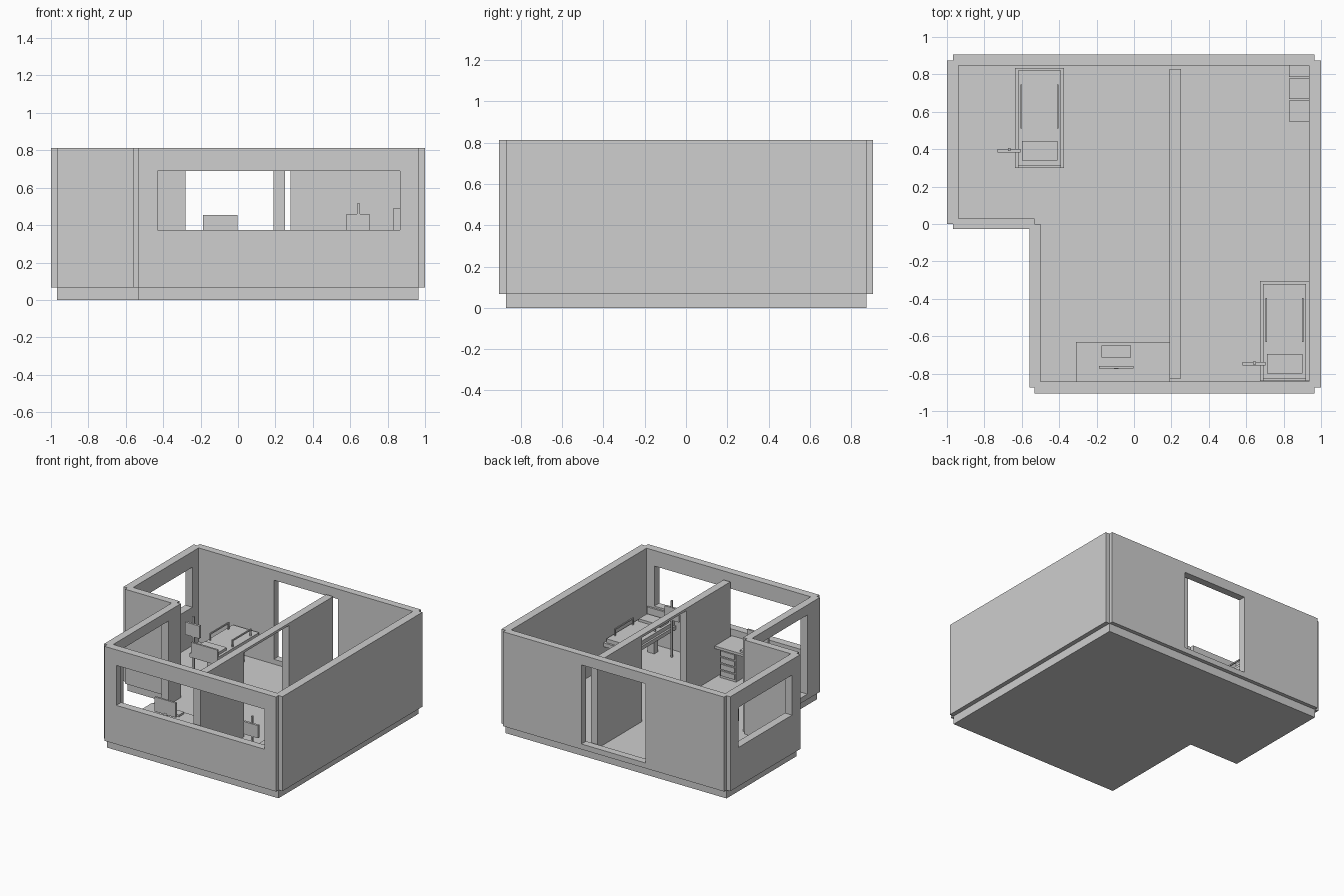
import bpy, bmesh
from mathutils import Vector

if "Cube" in bpy.data.objects:
    bpy.data.objects.remove(bpy.data.objects["Cube"], do_unlink=True)

mat = bpy.data.materials.new("plain_grey")
mat.use_nodes = True
mat.diffuse_color = (0.62, 0.62, 0.62, 1)
mat.node_tree.nodes["Principled BSDF"].inputs["Base Color"].default_value = (0.62, 0.62, 0.62, 1)

FLOOR, TOP, WALL_BASE = 0.07, 0.812, 0.066
DOOR = (0.108, 0.733)
WINDOW = (0.373, 0.689)


def finish(name, bm):
    mesh = bpy.data.meshes.new(name)
    bm.to_mesh(mesh)
    bm.free()
    ob = bpy.data.objects.new(name, mesh)
    mesh.materials.append(mat)
    bpy.context.collection.objects.link(ob)
    return ob


def box(name, xs, ys, zs):
    """Box between three (low, high) ranges."""
    bm = bmesh.new()
    bmesh.ops.create_cube(bm, size=1)
    for v in bm.verts:
        v.co = Vector([(r[0] + r[1]) / 2 + c * (r[1] - r[0]) for r, c in zip((xs, ys, zs), v.co)])
    return finish(name, bm)


def wall(name, xs, ys, zs=(WALL_BASE, TOP), span=None, heights=None):
    """Wall box with an optional opening along its long side."""
    ob = box(name, xs, ys, zs)
    if span:
        wide = lambda r: (r[0] - 0.1, r[1] + 0.1)
        along_x = xs[1] - xs[0] > ys[1] - ys[0]
        cutter = box("cutter", span if along_x else wide(xs), wide(ys) if along_x else span, heights)
        cutter.hide_render = True
        mod = ob.modifiers.new("opening", "BOOLEAN")
        mod.operation, mod.object, mod.solver = "DIFFERENCE", cutter, "EXACT"
        bpy.context.view_layer.objects.active = ob
        bpy.ops.object.modifier_apply(modifier=mod.name)
        bpy.data.objects.remove(cutter, do_unlink=True)
    return ob


# L-shaped floor slab
bm = bmesh.new()
outline = [(-0.967, 0), (-0.533, 0), (-0.533, -0.873), (0.965, -0.873), (0.965, 0.875), (-0.967, 0.875)]
face = bm.faces.new([bm.verts.new((x, y, 0)) for x, y in outline])
new = bmesh.ops.extrude_face_region(bm, geom=[face])["geom"]
bmesh.ops.translate(bm, vec=(0, 0, FLOOR), verts=[g for g in new if isinstance(g, bmesh.types.BMVert)])
bmesh.ops.recalc_face_normals(bm, faces=bm.faces)
finish("floor_slab", bm)

# Outer walls and partition
wall("front_wall", (-0.533, 0.965), (-0.905, -0.843), span=(-0.43, 0.867), heights=WINDOW)
wall("back_wall", (-0.967, 0.965), (0.847, 0.905), span=(-0.28, 0.28), heights=DOOR)
wall("left_wall", (0.935, 1), (-0.873, 0.875))
wall("right_wall", (-1, -0.937), (0, 0.875), span=(0.105, 0.77), heights=WINDOW)
wall("recess_front_wall", (-0.967, -0.533), (-0.028, 0.03))
wall("recess_side_wall", (-0.56, -0.5), (-0.873, 0), span=(-0.715, -0.155), heights=DOOR)
wall("partition", (0.19, 0.25), (-0.825, 0.83), (WALL_BASE, 0.752), (-0.28, 0.28), (0.05, DOOR[1]))


def bed(side, x, y):
    """Bed with its head corner at x, y, and a monitor stand beside it."""
    def part(name, xs, ys, zs):
        box(f"{side}_bed_{name}", (x + xs[0], x + xs[1]), (y + ys[0], y + ys[1]), zs)

    part("frame", (0, 0.26), (0, 0.535), (0.24, 0.27))
    part("mattress", (0.015, 0.245), (0.015, 0.52), (0.27, 0.3))
    part("pillow", (0.035, 0.225), (0.04, 0.145), (0.3, 0.32))
    part("headboard", (0.015, 0.245), (0, 0.015), (0.27, 0.36))
    for i, py in enumerate((0.08, 0.41)):
        part(f"pedestal_{i}", (0.1, 0.16), (py, py + 0.05), (FLOOR, 0.24))
    # Side rails: a bar on two posts
    for i, rx in enumerate((0.027, 0.222)):
        part(f"rail_{i}", (rx, rx + 0.01), (0.21, 0.445), (0.345, 0.355))
        for j, ry in enumerate((0.21, 0.435)):
            part(f"rail_post_{i}_{j}", (rx, rx + 0.01), (ry, ry + 0.01), (0.3, 0.345))
    # Monitor on a pole
    part("monitor", (-0.096, 0.029), (0.083, 0.102), (0.36, 0.46))
    part("monitor_pole", (-0.038, -0.024), (0.09, 0.106), (FLOOR, 0.515))


bed("right", -0.635, 0.3)
bed("left", 0.675, -0.84)

# Desk with drawers, screen and keyboard
box("desk_top", (-0.31, 0.19), (-0.843, -0.63), (0.3, 0.32))
box("desk_side", (-0.3, -0.28), (-0.843, -0.65), (FLOOR, 0.3))
box("drawer_unit", (0.02, 0.16), (-0.843, -0.655), (FLOOR, 0.3))
for i in range(4):
    z = 0.09 + i * 0.052
    box(f"drawer_{i}", (0.03, 0.15), (-0.655, -0.645), (z, z + 0.04))
box("screen", (-0.187, -0.003), (-0.773, -0.758), (0.34, 0.455))
box("screen_stand", (-0.108, -0.082), (-0.776, -0.764), (0.32, 0.35))
box("keyboard", (-0.175, -0.015), (-0.715, -0.65), (0.32, 0.335))

# Cabinets in the back corner
for i, ys in enumerate(((0.547, 0.66), (0.668, 0.778), (0.786, 0.847))):
    box(f"cabinet_{i}", (0.83, 0.935), ys, (FLOOR, 0.49))
